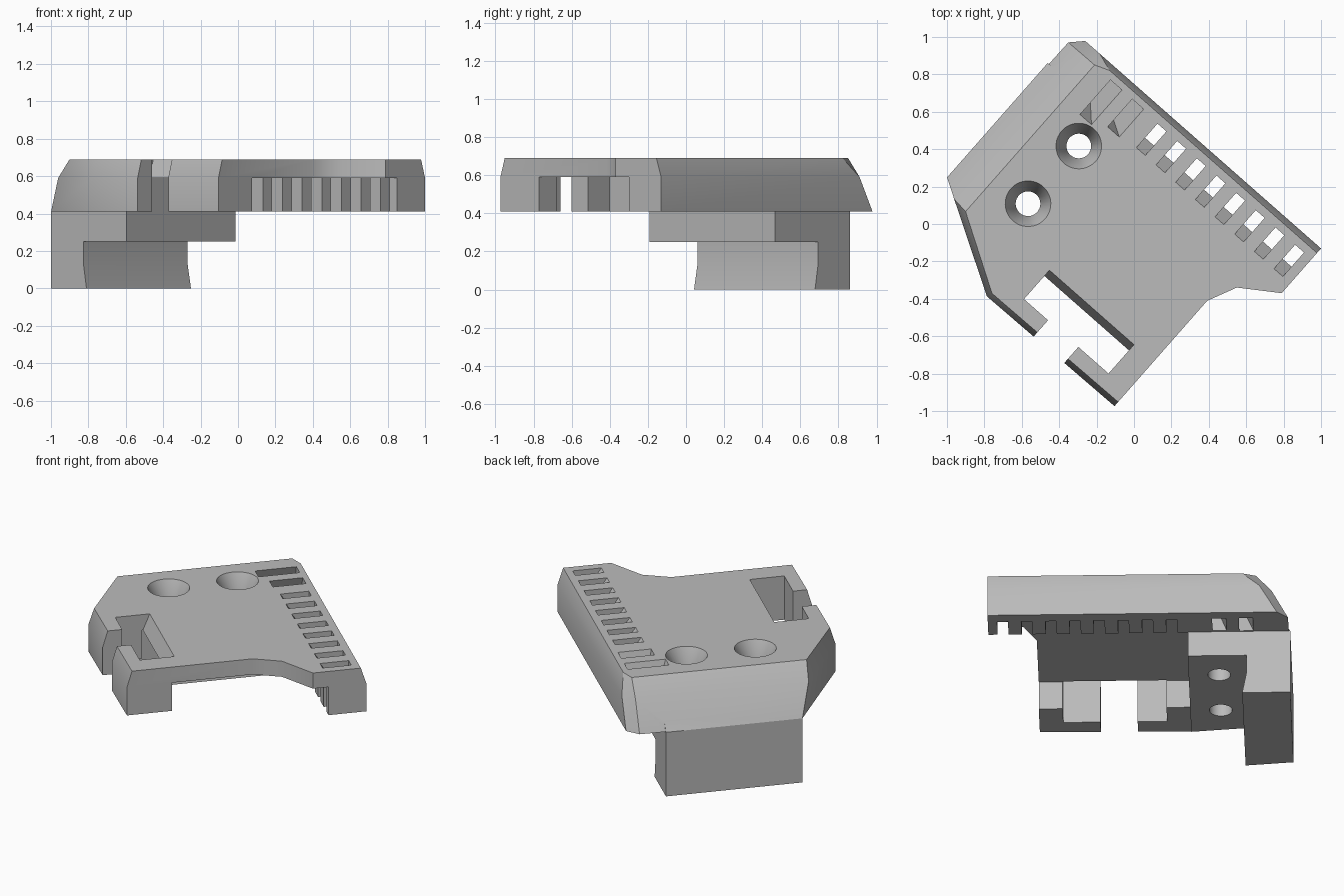
import bpy, bmesh, math
from mathutils import Vector

cube = bpy.data.objects.get("Cube")
if cube:
    bpy.data.objects.remove(cube)

grey = bpy.data.materials.new("light grey plastic")
grey.use_nodes = True
color = (0.5, 0.5, 0.5, 1)
grey.diffuse_color = color
grey.node_tree.nodes["Principled BSDF"].inputs["Base Color"].default_value = color

TURN = math.radians(-41.35)  # the part lies turned on the ground
TOP, CEILING, RIM = 0.69, 0.59, 0.41


def loft(name, rings):
    """Closed solid through rings of equal point count."""
    bm = bmesh.new()
    loops = [[bm.verts.new(Vector(p)) for p in ring] for ring in rings]
    n = len(loops[0])
    for low, high in zip(loops, loops[1:]):
        for i in range(n):
            j = (i + 1) % n
            bm.faces.new((low[i], low[j], high[j], high[i]))
    bm.faces.new(loops[0][::-1])
    bm.faces.new(loops[-1])
    bmesh.ops.recalc_face_normals(bm, faces=bm.faces)
    mesh = bpy.data.meshes.new(name)
    bm.to_mesh(mesh)
    bm.free()
    mesh.materials.append(grey)
    obj = bpy.data.objects.new(name, mesh)
    bpy.context.collection.objects.link(obj)
    obj.rotation_euler.z = TURN
    return obj


def flat(points, z):
    return [(u, v, z) for u, v in points]


def box(name, u, v, z):
    corners = [(u[0], v[0]), (u[1], v[0]), (u[1], v[1]), (u[0], v[1])]
    return loft(name, [flat(corners, h) for h in z])


def circle(u, v, r, z, n=40):
    return [(u + r * math.cos(math.tau * i / n), v + r * math.sin(math.tau * i / n), z)
            for i in range(n)]


def combine(target, other, operation):
    mod = target.modifiers.new(operation.lower(), "BOOLEAN")
    mod.object, mod.operation, mod.solver = other, operation, "EXACT"
    bpy.context.view_layer.objects.active = target
    bpy.context.view_layer.update()
    bpy.ops.object.modifier_apply(modifier=mod.name)
    bpy.data.objects.remove(other)


# Cover shell: outline with sloped back and chamfered long sides
notch_end = [(0.565, -0.05), (0.637, 0.108), (0.837, 0.244)]
bottom = [(-0.915, -0.473), (-0.335, -0.81), (0.565, -0.80), *notch_end,
          (0.837, 0.5625), (-0.842, 0.5625), (-0.905, 0.497)]
middle = [(-0.81, -0.535), (-0.335, -0.81), (0.565, -0.80), *notch_end,
          (0.837, 0.5625), (-0.74, 0.5625), (-0.81, 0.498)]
upper = [(-0.72, -0.545), (-0.325, -0.78), (0.565, -0.77), *notch_end,
         (0.837, 0.53), (-0.64, 0.53), (-0.72, 0.499)]
cover = loft("vented_cover", [flat(bottom, RIM), flat(middle, CEILING), flat(upper, TOP)])

# Hollow underside
combine(cover, box("cavity", (-0.32, 1), (-0.53, 0.337), (0.3, CEILING)), "DIFFERENCE")

# Mounting block with the hanging rear flange, as one stepped profile
step = [(-0.915, 0), (-0.636, 0), (-0.66, 0.13), (-0.66, 0.25),
        (-0.32, 0.25), (-0.32, 0.5), (-0.85, 0.5), (-0.915, RIM)]
near = [(u, -0.473 - 0.11 * (u + 0.915), z) for u, z in step]
far = [(u, 0.342, z) for u, z in step]
combine(cover, loft("mounting_block", [near, far]), "UNION")

# Connector opening: sloped inner wall, pockets and a gap in the edge
ends = (-0.176, 0.426)
profile = [(-0.69, 0.3), (-0.525, 0.3), (-0.525, CEILING), (-0.48, 0.70), (-0.69, 0.70)]
combine(cover, loft("connector_cut", [[(u, v, z) for v, z in profile] for u in ends]),
        "DIFFERENCE")
combine(cover, box("edge_gap", (-0.005, 0.211), (-0.9, -0.68), (0.3, 0.8)), "DIFFERENCE")

# Vent slots along the long side, open between the ribs below
vent = [(0.308, 0.70), (0.486, 0.70), (0.486, 0.3), (0.32, 0.3), (0.32, CEILING),
        (0.385, CEILING)]
for i in range(8):
    u = -0.26 + 0.14 * i
    rings = [[(a, v, z) for v, z in vent] for a in (u, u + 0.063)]
    combine(cover, loft("vent_cut", rings), "DIFFERENCE")

# Two leaning slots beside the mounting block
for u, start in ((-0.60, 0.245), (-0.445, 0.295)):
    lean = [(start, 0.70), (0.495, 0.70), (0.495, 0.38), (0.36, 0.38)]
    rings = [[(u + w - 0.35 * (0.70 - z), v, z) for v, z in lean] for w in (0, 0.082)]
    combine(cover, loft("leaning_vent_cut", rings), "DIFFERENCE")

# Countersunk screw holes
for v in (-0.293, 0.118):
    rings = [circle(-0.497, v, r, z)
             for r, z in ((0.066, 0.1), (0.066, 0.57), (0.122, TOP), (0.122, 0.75))]
    combine(cover, loft("screw_hole_cut", rings), "DIFFERENCE")

# Smooth the sloped back and keep edges crisp
bpy.ops.object.select_all(action="DESELECT")
cover.select_set(True)
bpy.context.view_layer.objects.active = cover
bpy.ops.object.shade_smooth_by_angle(angle=math.radians(32))
